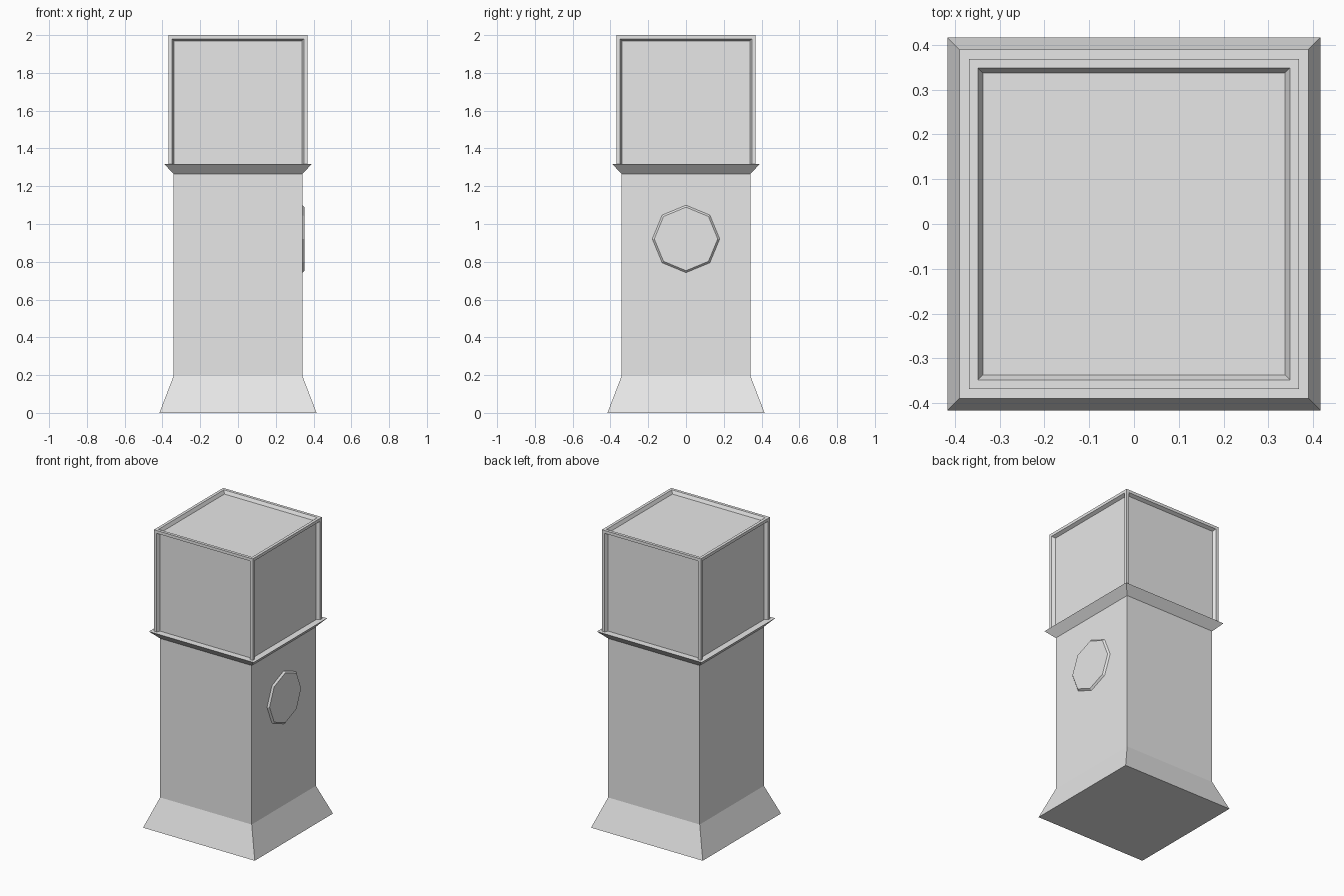
import bpy, bmesh, math
from mathutils import Matrix, Vector

if "Cube" in bpy.data.objects:
    bpy.data.objects.remove(bpy.data.objects["Cube"])

grey = bpy.data.materials.new("plain grey")
grey.diffuse_color = (0.8, 0.8, 0.8, 1)
grey.use_nodes = True
grey.node_tree.nodes["Principled BSDF"].inputs["Base Color"].default_value = grey.diffuse_color


def finish(name, bm):
    bmesh.ops.recalc_face_normals(bm, faces=bm.faces)
    mesh = bpy.data.meshes.new(name)
    bm.to_mesh(mesh)
    bm.free()
    mesh.materials.append(grey)
    obj = bpy.data.objects.new(name, mesh)
    bpy.context.collection.objects.link(obj)
    return obj


def square_stack(name, levels):
    """Closed square shaft through (half width, height) levels."""
    bm = bmesh.new()
    rings = [[bm.verts.new((sx * h, sy * h, z))
              for sx, sy in ((-1, -1), (1, -1), (1, 1), (-1, 1))]
             for h, z in levels]
    for a, b in zip(rings, rings[1:]):
        for i in range(4):
            j = (i + 1) % 4
            bm.faces.new((a[i], a[j], b[j], b[i]))
    bm.faces.new(rings[0][::-1])
    bm.faces.new(rings[-1])
    return finish(name, bm)


# Flared foot, straight shaft and projecting ledge
square_stack("pillar", [(0.416, 0), (0.341, 0.195), (0.341, 1.265), (0.39, 1.317)])

# Framed cube with recessed panels, its lower rail cut off at the ledge
SIZE, RAIL, SLOPE, DEPTH = 0.736, 0.028, 0.015, 0.022
bm = bmesh.new()
bmesh.ops.create_cube(bm, size=SIZE, matrix=Matrix.Translation((0, 0, 2 - SIZE / 2)))
panels = [f for f in bm.faces if f.normal.z > -0.5]
bmesh.ops.inset_individual(bm, faces=panels, thickness=RAIL)
bmesh.ops.inset_individual(bm, faces=panels, thickness=SLOPE, depth=-DEPTH)
bmesh.ops.bisect_plane(bm, geom=bm.verts[:] + bm.edges[:] + bm.faces[:],
                       plane_co=(0, 0, 1.317), plane_no=(0, 0, 1), clear_inner=True)
finish("framed_head", bm)

# Raised octagonal plaque on the right side
bm = bmesh.new()
turn = Matrix.Translation(Vector((0.346, 0, 0.921))) @ Matrix.Rotation(math.pi / 2, 4, "Y")
bmesh.ops.create_cone(bm, cap_ends=True, segments=8, radius1=0.18, radius2=0.168,
                      depth=0.013, matrix=turn)
finish("round_plaque", bm)
